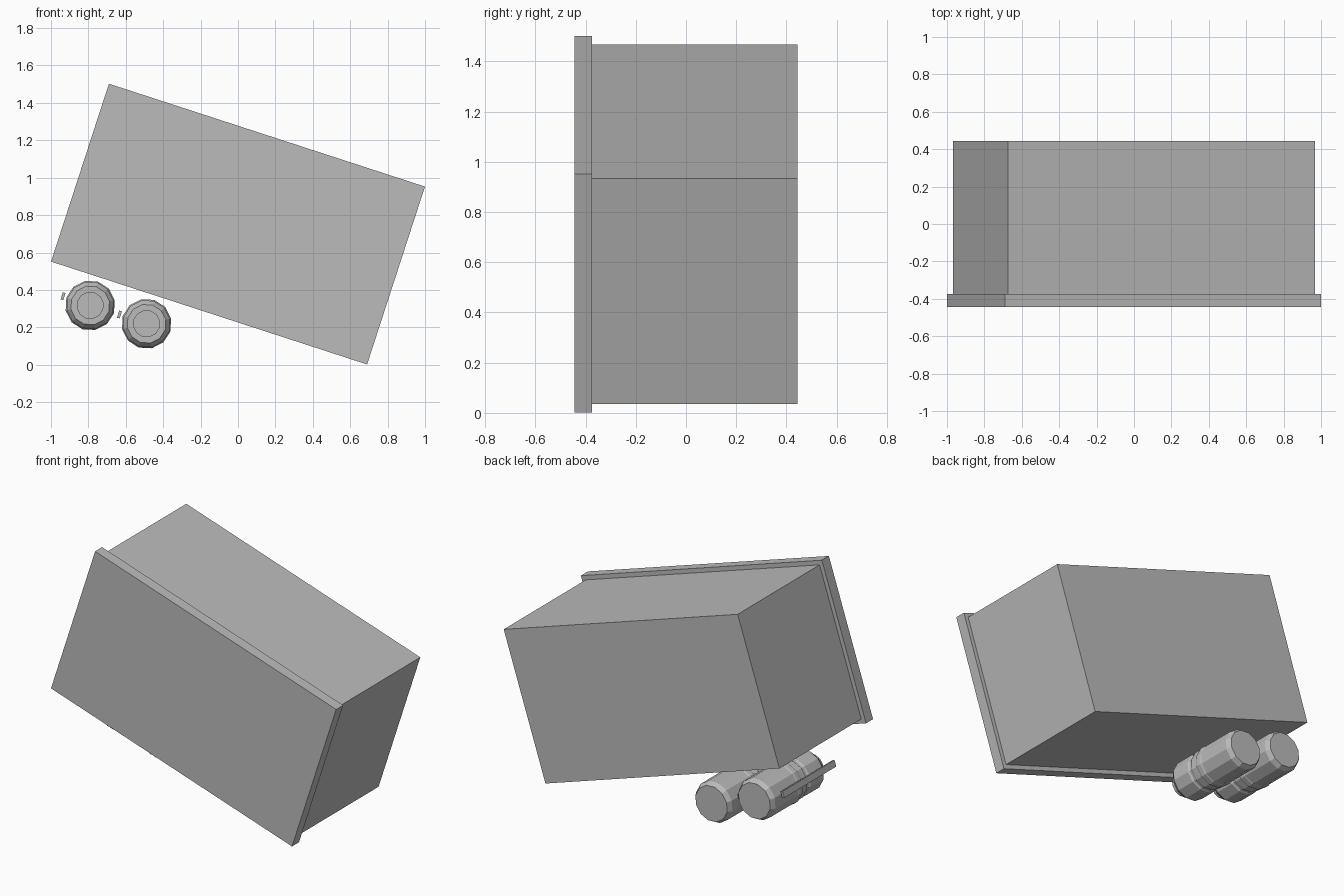
import bpy, bmesh, math
from mathutils import Matrix

if "Cube" in bpy.data.objects:
    bpy.data.objects.remove(bpy.data.objects["Cube"])

grey = bpy.data.materials.new("plain_grey")
grey.diffuse_color = (0.5, 0.5, 0.5, 1)
grey.use_nodes = True
grey.node_tree.nodes["Principled BSDF"].inputs["Base Color"].default_value = grey.diffuse_color

# Everything is built upright, then tipped together about y
TILT = Matrix.Translation((0, 0, 0.752)) @ Matrix.Rotation(math.radians(18.03), 4, 'Y')


def finish(bm, name):
    bmesh.ops.recalc_face_normals(bm, faces=bm.faces)
    bm.transform(TILT)
    me = bpy.data.meshes.new(name)
    bm.to_mesh(me)
    bm.free()
    me.materials.append(grey)
    ob = bpy.data.objects.new(name, me)
    bpy.context.collection.objects.link(ob)
    return ob


def box(name, x, z, y0, y1, w, h):
    bm = bmesh.new()
    m = Matrix.Translation((x, (y0 + y1) / 2, z)) @ Matrix.Diagonal((w, y1 - y0, h, 1))
    bmesh.ops.create_cube(bm, size=1, matrix=m)
    return finish(bm, name)


def lathe(name, x, z, profile, sides=12):
    """Closed solid turned around the y direction; profile is (y, radius)."""
    bm = bmesh.new()
    rings = []
    for y, r in profile:
        rings.append([bm.verts.new((x + r * math.cos(2 * math.pi * i / sides), y,
                                    z + r * math.sin(2 * math.pi * i / sides)))
                      for i in range(sides)])
    for a, b in zip(rings, rings[1:]):
        for i in range(sides):
            j = (i + 1) % sides
            bm.faces.new((a[i], a[j], b[j], b[i]))
    bm.faces.new(rings[0])
    bm.faces.new(rings[-1])
    return finish(bm, name)


# Wide front panel and the slightly smaller body behind it
box("front_panel", 0, 0, -0.445, -0.375, 1.777, 1.0)
box("main_body", 0, 0, -0.375, 0.445, 1.725, 0.945)

# Canister outline from front neck to bevelled rear end
canister = [(-0.145, 0.073), (-0.10, 0.073), (-0.10, 0.105), (-0.07, 0.128),
            (0.06, 0.128), (0.07, 0.121), (0.085, 0.121), (0.095, 0.128),
            (0.14, 0.128), (0.15, 0.134), (0.18, 0.134), (0.19, 0.130),
            (0.415, 0.130), (0.445, 0.113)]

# Two canisters below the body, each with a slim side bar
for side, x in (("left", -0.617), ("right", -0.300)):
    lathe(side + "_canister", x, -0.658, canister)
    box(side + "_side_bar", x - 0.153, -0.656, -0.15, 0.37, 0.015, 0.04)
